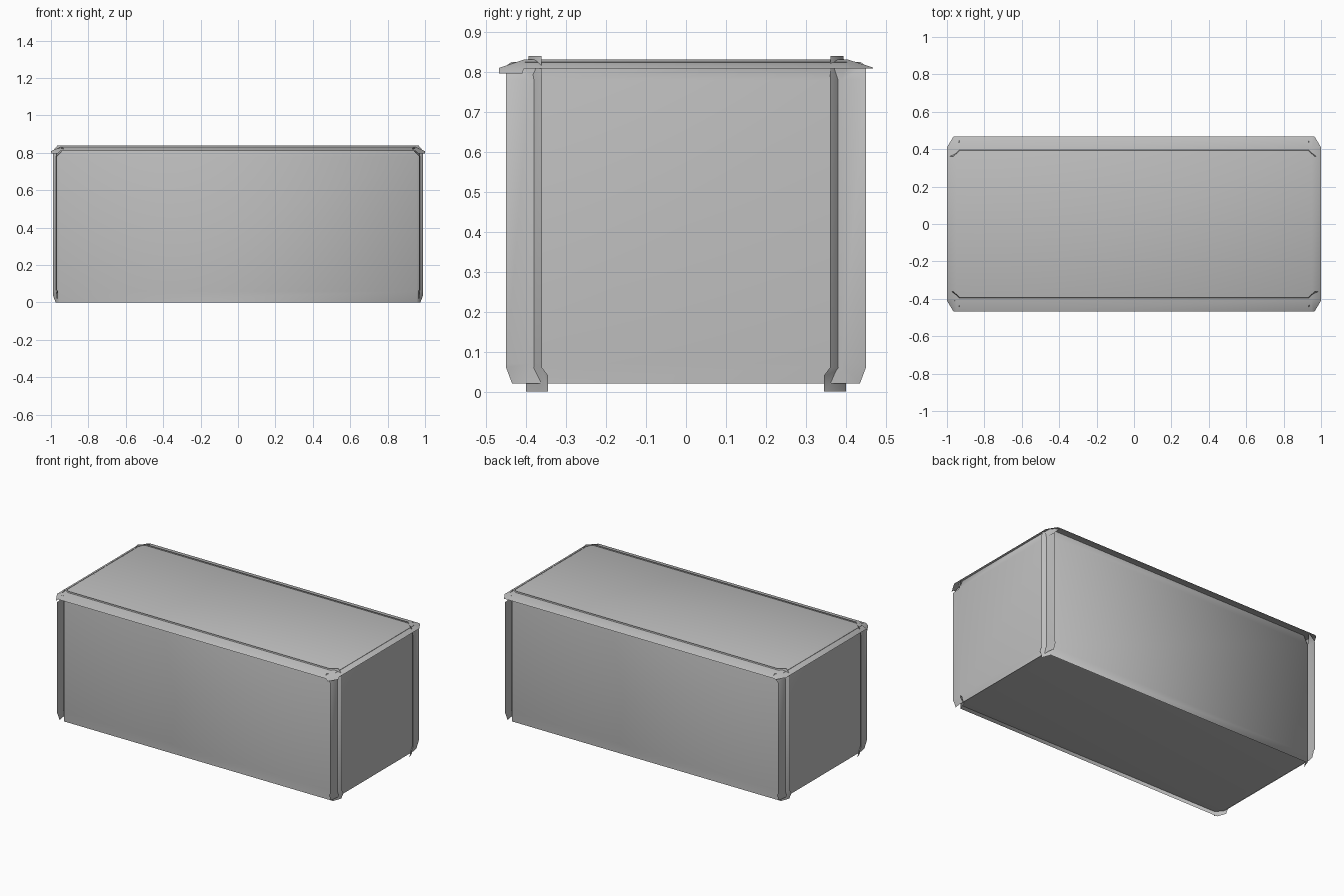
import bpy
from mathutils import Vector

cube = bpy.data.objects.get("Cube")
if cube:
    bpy.data.objects.remove(cube, do_unlink=True)

# One plain grey sheet material
grey = bpy.data.materials.new("plain grey")
grey.use_nodes = True
COLOUR = (0.52, 0.52, 0.52, 1)
grey.diffuse_color = COLOUR
shader = grey.node_tree.nodes["Principled BSDF"]
shader.inputs["Base Color"].default_value = COLOUR
shader.inputs["Roughness"].default_value = 0.8

X, Y, Z = Vector((1, 0, 0)), Vector((0, 1, 0)), Vector((0, 0, 1))


def panel(name, u_axis, v_axis, offset, u, u_drop, low, high):
    """Sheet with a bent rim and clipped corners.
    u = (fold, edge); low/high = (fold, clip, edge, rim drop, corner drop,
    rim end along u, clip along u)."""
    normal = u_axis.cross(v_axis)
    verts, faces, corner = [], [], {}

    def add(a, b, drop):
        verts.append(u_axis * a + v_axis * b + normal * (offset - drop))
        return len(verts) - 1

    # Corner patches
    for su in (-1, 1):
        for sv, side in ((-1, low), (1, high)):
            fold, clip, edge, drop, corner_drop, rim_end, u_clip = side
            base = add(su * u[0], fold, 0)
            flank = add(su * u[1], fold, u_drop)
            tip_a = add(su * u[1], clip, corner_drop)
            tip_b = add(su * u_clip, edge, corner_drop)
            rim = add(su * rim_end, edge, drop)
            corner[su, sv] = (base, flank, rim)
            for ring in ((base, flank, tip_a, tip_b), (base, tip_b, rim)):
                faces.append(ring if su * sv > 0 else ring[::-1])

    # Main sheet and the four folded rims
    a, b, c, d = (corner[k] for k in ((-1, -1), (1, -1), (1, 1), (-1, 1)))
    faces += [(a[0], b[0], c[0], d[0]), (a[2], b[2], b[0], a[0]),
              (d[0], c[0], c[2], d[2]), (b[0], b[1], c[1], c[0]),
              (a[1], a[0], d[0], d[1])]

    mesh = bpy.data.meshes.new(name)
    mesh.from_pydata(verts, [], faces)
    mesh.materials.append(grey)
    mesh.shade_smooth()
    obj = bpy.data.objects.new(name, mesh)
    bpy.context.collection.objects.link(obj)


# Long walls, whose ends poke through the short walls and lid
for name, axis in (("front_wall", X), ("back_wall", -X)):
    panel(name, axis, Z, 0.4, (0.955, 0.99), 0.04,
          (0.06, 0.04, 0.0, 0.0, 0.055, 0.955, 0.975),
          (0.78, 0.81, 0.84, 0.006, 0.038, 0.93, 0.965))

# Short walls, overhanging the long walls at both ends
for name, axis in (("right_end_wall", Y), ("left_end_wall", -Y)):
    panel(name, axis, Z, 0.972, (0.39, 0.45), 0.003,
          (0.07, 0.06, 0.02, 0.002, 0.01, 0.4, 0.435),
          (0.78, 0.815, 0.825, 0.004, 0.038, 0.4, 0.437))

# Lid with drooping rim
panel("lid", X, Y, 0.831, (0.95, 1.0), 0.022,
      (-0.405, -0.41, -0.468, 0.021, 0.035, 0.95, 0.965),
      (0.405, 0.41, 0.468, 0.02, 0.023, 0.95, 0.965))

# Floor
panel("floor", X, -Y, -0.02, (0.92, 0.97), 0.004,
      (-0.35, -0.36, -0.4, 0.004, 0.005, 0.92, 0.94),
      (0.35, 0.36, 0.4, 0.004, 0.005, 0.92, 0.94))
